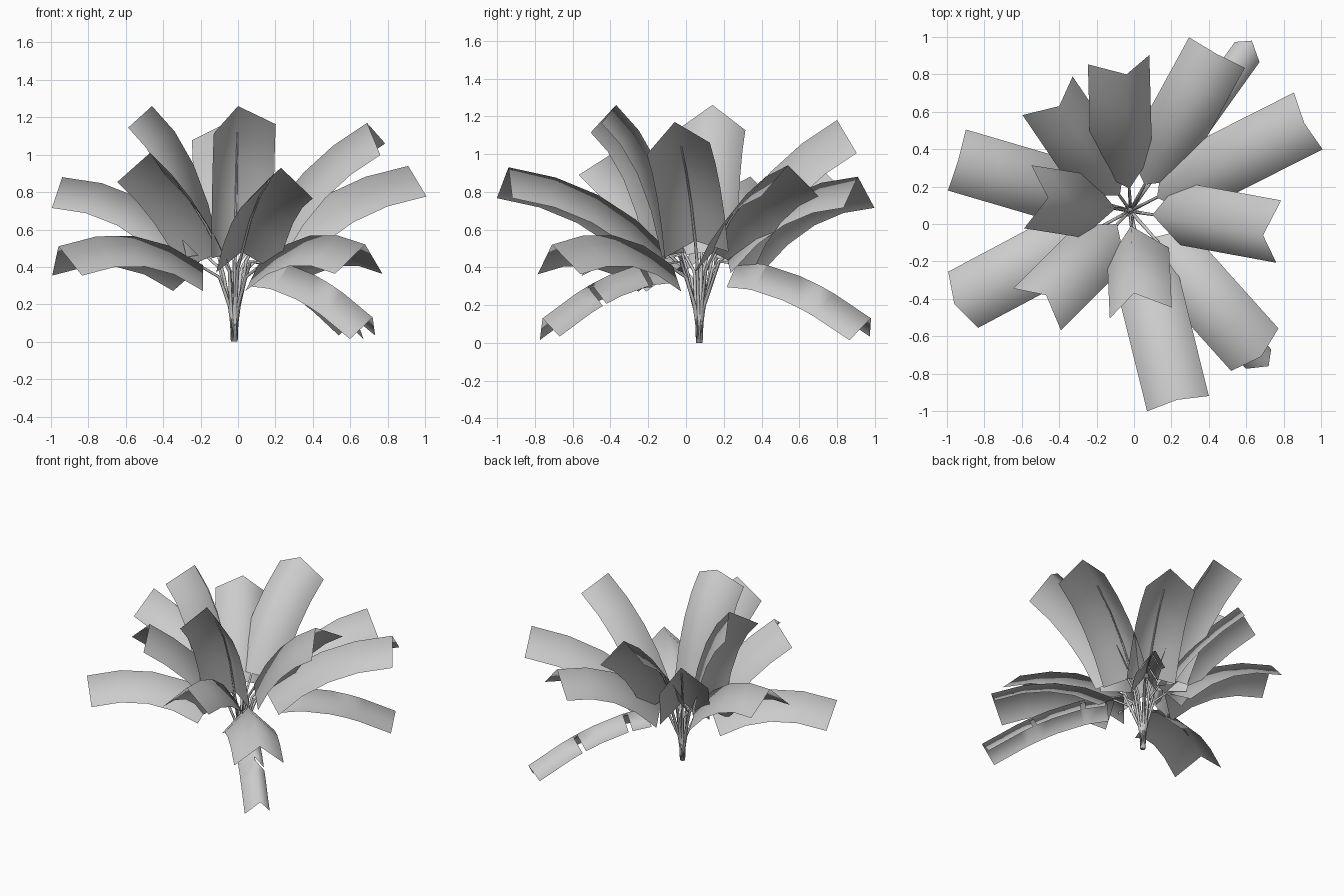
import bpy, bmesh, math
from mathutils import Vector

cube = bpy.data.objects.get("Cube")
if cube:
    bpy.data.objects.remove(cube, do_unlink=True)

mat = bpy.data.materials.new("leaf grey")
GREY = (0.6, 0.6, 0.6, 1)
mat.use_nodes = True
mat.diffuse_color = GREY
mat.node_tree.nodes["Principled BSDF"].inputs["Base Color"].default_value = GREY

CROWN = Vector((-0.02, 0.07, 0))   # where all the stalks meet

# Ridge profiles: start and bend as (radius, height)
UPRIGHT = ((0.08, 0.48), (0.18, 1.03))
RISING = ((0.12, 0.54), (0.33, 0.95))
SHORT = ((0.10, 0.48), (0.29, 0.79))
SPREAD = ((0.16, 0.48), (0.50, 0.86))
ARCHED = ((0.19, 0.41), (0.59, 0.67))
LOW = ((0.25, 0.43), (0.62, 0.43))

# Leaves: profile, tip of the ridge, roll in degrees
LEAVES = [
    (UPRIGHT, (0.00, -0.37, 1.26), 11), (UPRIGHT, (-0.46, 0.14, 1.26), 4),
    (RISING, (0.69, -0.06, 1.17), 12), (RISING, (-0.04, 0.80, 1.18), 14),
    (SHORT, (-0.47, -0.38, 1.01), 7), (SHORT, (-0.40, 0.63, 1.01), 7),
    (SPREAD, (0.91, 0.54, 0.94), 0), (SPREAD, (0.23, -0.94, 0.93), 0),
    (SPREAD, (-0.94, 0.34, 0.88), 0), (SPREAD, (0.44, 0.91, 0.88), 0),
    (ARCHED, (-0.96, -0.43, 0.51), 0), (ARCHED, (0.68, -0.71, 0.52), 0),
    (LOW, (0.63, 0.98, 0.13), 0), (LOW, (0.72, -0.76, 0.13), 0),
]


def bezier(a, b, c, t):
    """Point and tangent of a quadratic curve."""
    point = a * (1 - t) ** 2 + b * 2 * t * (1 - t) + c * t * t
    tangent = ((b - a) * (1 - t) + (c - b) * t).normalized()
    return point, tangent


def frame(tangent, roll):
    """Sideways and upward directions across a leaf, rolled about its ridge."""
    side = Vector((-tangent.y, tangent.x, 0)).normalized()
    up = tangent.cross(side)
    c, s = math.cos(roll), math.sin(roll)
    return side * c + up * s, up * c - side * s


def make_object(name, bm):
    mesh = bpy.data.meshes.new(name)
    for face in bm.faces:
        face.smooth = True
    bm.to_mesh(mesh)
    bm.free()
    mesh.materials.append(mat)
    obj = bpy.data.objects.new(name, mesh)
    bpy.context.collection.objects.link(obj)


def make_leaf(number, ridge, roll, half_width, drop, torn):
    """Folded strip swept along the ridge; torn leaves have slits in a narrower left flank."""
    slits = [(0.20, 0.24), (0.63, 0.66)] if torn else []
    steps = sorted([i / 4 for i in range(5)] + [t for s in slits for t in s])
    left = 0.7 if torn else 1
    bm = bmesh.new()
    rows = []
    for t in steps:
        point, tangent = bezier(*ridge, t)
        side, up = frame(tangent, roll)
        rows.append([bm.verts.new(point + side * half_width * k - up * drop * abs(k) ** 0.5)
                     for k in (left, 0, -1)])
    for i, (a, b) in enumerate(zip(rows, rows[1:])):
        slit = any(abs(steps[i] - s[0]) < 0.001 for s in slits)
        for j in range(1 if slit else 0, 2):
            bm.faces.new((a[j], b[j], b[j + 1], a[j + 1]))
    make_object(f"leaf_{number}", bm)


def make_stalk(number, ridge, roll, out):
    """Tapered tube from the ground up to the leaf and along under its ridge."""
    foot = CROWN + out * 0.008
    start, rise = bezier(*ridge, 0)
    path = [foot, foot + out * 0.016 + Vector((0, 0, 0.18)), start - rise * 0.12]
    for t in (0, 0.25, 0.5, 0.75):
        point, tangent = bezier(*ridge, t)
        path.append(point - frame(tangent, roll)[1] * 0.012)
    bm = bmesh.new()
    rings = []
    for i, p in enumerate(path):
        along = (path[min(i + 1, len(path) - 1)] - path[max(i - 1, 0)]).normalized()
        side = Vector((-out.y, out.x, 0))
        up = along.cross(side).normalized() if i else out
        radius = 0.011 - 0.0012 * i
        rings.append([bm.verts.new(p + (side * math.cos(a) + up * math.sin(a)) * radius)
                      for a in (math.tau * k / 6 for k in range(6))])
    for low, high in zip(rings, rings[1:]):
        for k in range(6):
            n = (k + 1) % 6
            bm.faces.new((low[k], low[n], high[n], high[k]))
    bm.faces.new(rings[0])
    bm.faces.new(rings[-1])
    bmesh.ops.recalc_face_normals(bm, faces=bm.faces)
    make_object(f"stalk_{number}", bm)


for number, (profile, tip, degrees) in enumerate(LEAVES, 1):
    tip = Vector(tip)
    out = tip - CROWN
    out.z = 0
    out.normalize()
    start, bend = (CROWN + out * r + Vector((0, 0, z)) for r, z in profile)
    ridge = (start, bend, tip)
    roll = math.radians(degrees)
    low = profile is LOW
    make_leaf(number, ridge, roll, 0.10 if low else 0.17, 0.135 if low else 0.165, low)
    make_stalk(number, ridge, roll, out)
